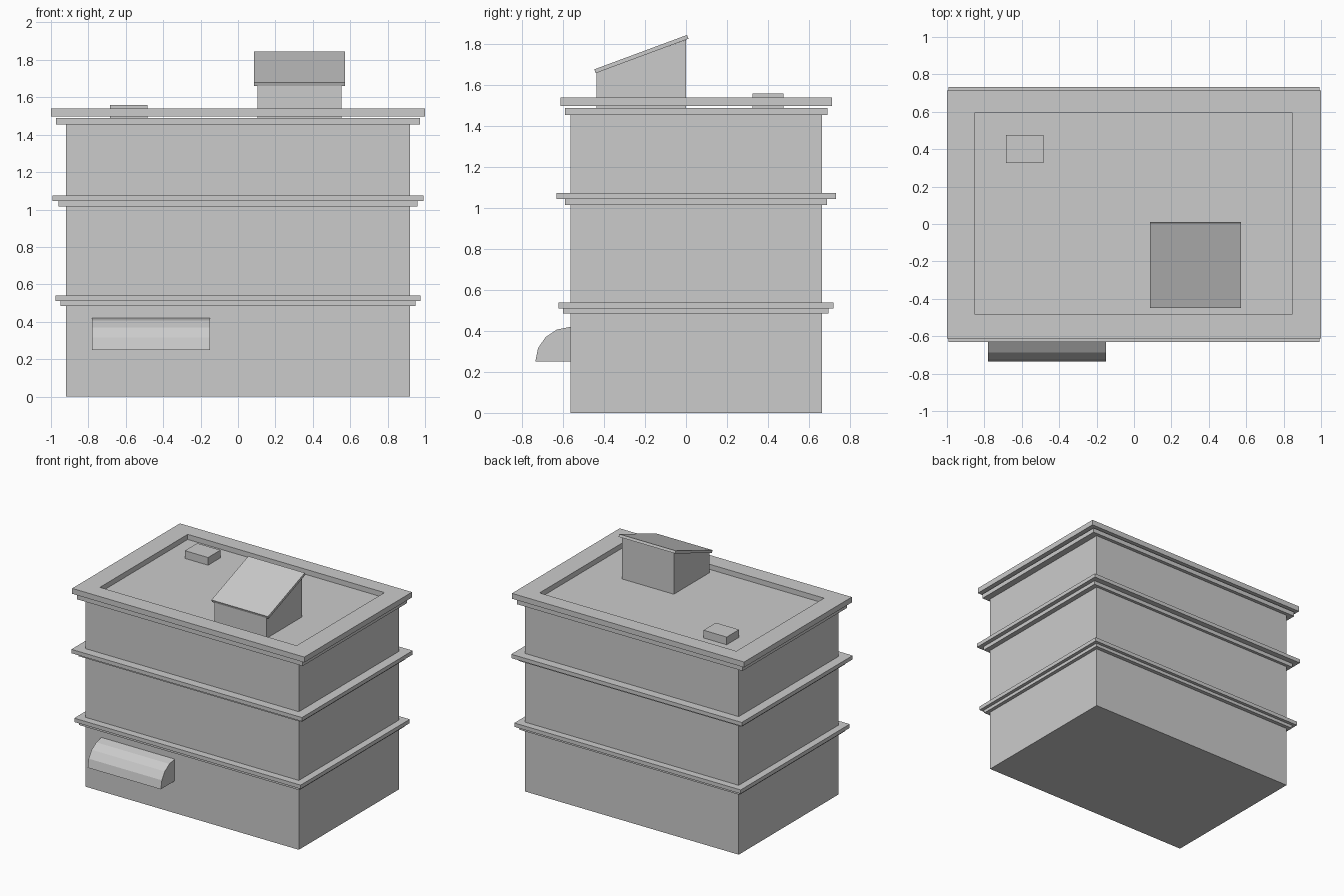
import bpy, bmesh, math
from mathutils import Vector

if "Cube" in bpy.data.objects:
    bpy.data.objects.remove(bpy.data.objects["Cube"])


def prism(name, profile, x0, x1):
    """Extrude a (y, z) outline along x."""
    bm = bmesh.new()
    face = bm.faces.new([bm.verts.new((x0, y, z)) for y, z in profile])
    new = bmesh.ops.extrude_face_region(bm, geom=[face])["geom"]
    moved = [v for v in new if isinstance(v, bmesh.types.BMVert)]
    bmesh.ops.translate(bm, verts=moved, vec=(x1 - x0, 0, 0))
    bmesh.ops.recalc_face_normals(bm, faces=bm.faces)
    return finish(name, bm)


def finish(name, bm):
    mesh = bpy.data.meshes.new(name)
    bm.to_mesh(mesh)
    bm.free()
    obj = bpy.data.objects.new(name, mesh)
    bpy.context.collection.objects.link(obj)
    return obj


def box(name, x0, x1, y0, y1, z0, z1):
    return prism(name, [(y0, z0), (y1, z0), (y1, z1), (y0, z1)], x0, x1)


# Main walls, up to the roof floor
ROOF = 1.49
box("walls", -0.92, 0.92, -0.565, 0.665, 0, ROOF)

# Two-step ledges: half width, front y, back y, bottom z, top z
for name, w, y0, y1, z0, z1 in [
    ("lower_ledge_base", 0.948, -0.60, 0.695, 0.485, 0.51),
    ("lower_ledge_top", 0.975, -0.622, 0.72, 0.51, 0.54),
    ("upper_ledge_base", 0.96, -0.592, 0.688, 1.015, 1.045),
    ("upper_ledge_top", 0.993, -0.632, 0.732, 1.045, 1.075),
    ("cornice_base", 0.972, -0.592, 0.692, 1.455, ROOF),
]:
    box(name, -w, w, y0, y1, z0, z1)


# Cornice top: slab whose top is inset and sunk to form the parapet
def sunk_slab(name, outer, inner, z_bottom, z_floor, z_top):
    bm = bmesh.new()

    def ring(r, z):
        x0, x1, y0, y1 = r
        return [bm.verts.new((x, y, z)) for x, y in
                ((x0, y0), (x1, y0), (x1, y1), (x0, y1))]

    rings = [ring(outer, z_bottom), ring(outer, z_top),
             ring(inner, z_top), ring(inner, z_floor)]
    for a, b in zip(rings, rings[1:]):
        for i in range(4):
            j = (i + 1) % 4
            bm.faces.new((a[i], a[j], b[j], b[i]))
    bm.faces.new(rings[0][::-1])
    bm.faces.new(rings[-1])
    bmesh.ops.recalc_face_normals(bm, faces=bm.faces)
    return finish(name, bm)


sunk_slab("cornice_top", (-1.0, 1.0, -0.612, 0.713),
          (-0.85, 0.845, -0.485, 0.595), 1.498, 1.5, 1.54)

# Roof hatch
box("roof_hatch", -0.685, -0.485, 0.325, 0.477, ROOF, 1.56)

# Stair hut with a sloped top
prism("stair_hut", [(-0.437, ROOF), (0, ROOF), (0, 1.822), (-0.437, 1.662)],
      0.105, 0.553)

# Tilted hut roof slab
front, back = Vector((-0.441, 1.659)), Vector((0.012, 1.827))
along = (back - front).normalized()
up = Vector((-along.y, along.x)) * 0.02
prism("stair_hut_roof", [front, back, back + up, front + up], 0.085, 0.572)

# Quarter-round awning over the entrance
arc = [(-0.565 - 0.171 * math.cos(i * math.pi / 8),
        0.25 + 0.17 * math.sin(i * math.pi / 8)) for i in range(5)]
prism("awning", arc + [(-0.565, 0.25)], -0.78, -0.15)
